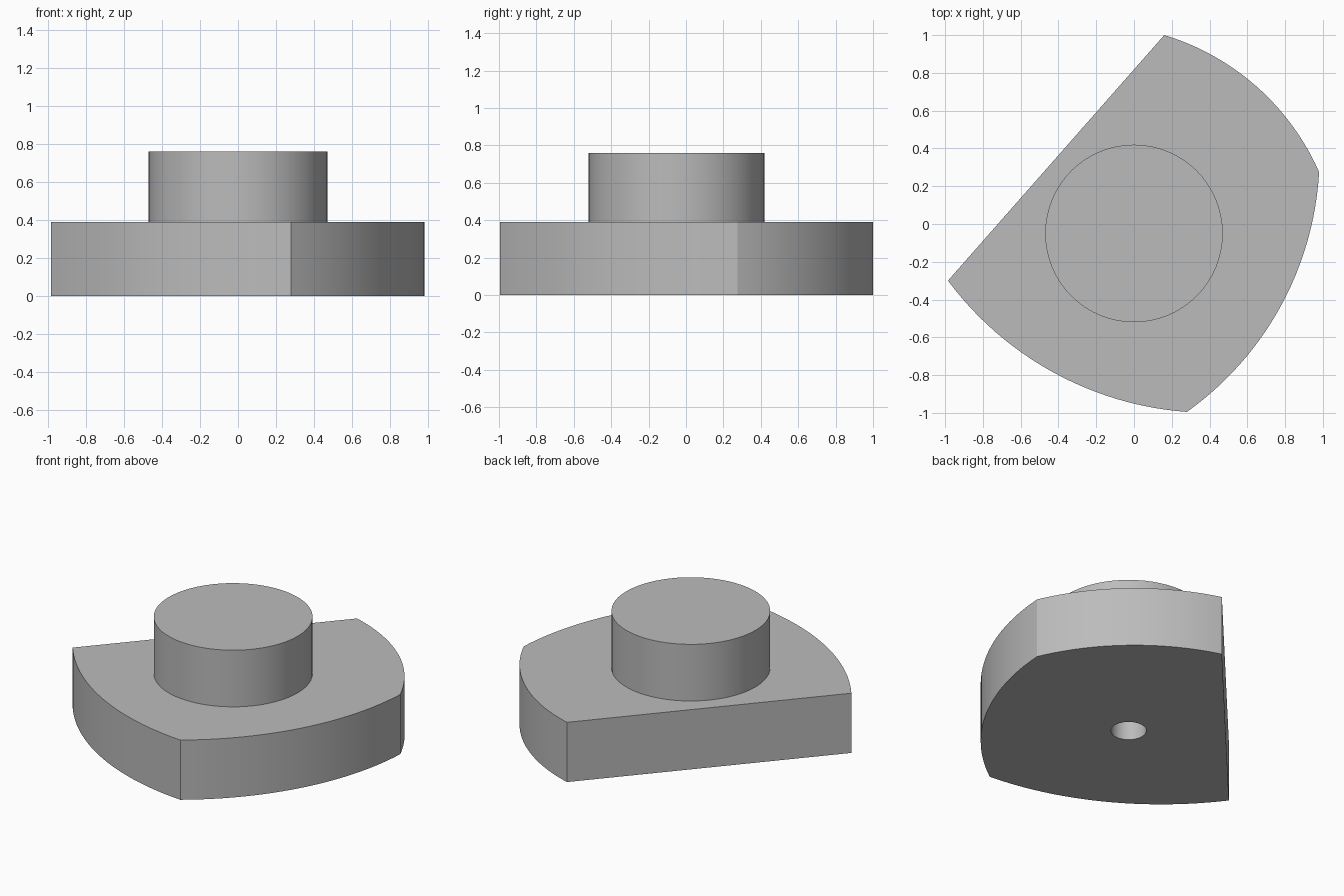
import bpy, bmesh
from math import radians, atan, sin, cos, pi
from mathutils import Vector

cube = bpy.data.objects.get("Cube")
if cube:
    bpy.data.objects.remove(cube)

PLATE_TOP, HUB_TOP = 0.39, 0.76
AXIS = Vector((0, -0.05))

grey = bpy.data.materials.new("plain_grey")
grey.diffuse_color = (0.5, 0.5, 0.5, 1)
grey.use_nodes = True
grey.node_tree.nodes["Principled BSDF"].inputs["Base Color"].default_value = (0.5, 0.5, 0.5, 1)


def arc(start, end, bulge, steps=24):
    """Points from start up to, not including, end, bowed to the right."""
    a, b = Vector(start), Vector(end)
    half = (b - a).length / 2
    along = (b - a).normalized()
    out = Vector((along.y, -along.x))
    angle = 2 * atan(bulge / half)
    radius = half / sin(angle)
    centre = (a + b) / 2 - out * radius * cos(angle)
    turns = [angle * (2 * i / steps - 1) for i in range(steps)]
    return [centre + radius * (along * sin(t) + out * cos(t)) for t in turns]


def circle(radius, steps=64):
    return [AXIS + radius * Vector((cos(2 * pi * i / steps), sin(2 * pi * i / steps)))
            for i in range(steps)]


def prism(name, outline, bottom, top):
    bm = bmesh.new()
    face = bm.faces.new([bm.verts.new((p.x, p.y, bottom)) for p in outline])
    ext = bmesh.ops.extrude_face_region(bm, geom=[face], use_keep_orig=True)
    moved = [g for g in ext["geom"] if isinstance(g, bmesh.types.BMVert)]
    bmesh.ops.translate(bm, verts=moved, vec=(0, 0, top - bottom))
    bmesh.ops.recalc_face_normals(bm, faces=bm.faces)
    mesh = bpy.data.meshes.new(name)
    bm.to_mesh(mesh)
    bm.free()
    mesh.materials.append(grey)
    obj = bpy.data.objects.new(name, mesh)
    bpy.context.collection.objects.link(obj)
    return obj


# Plate: three bowed sides and one straight side
back, left_tip, front, right_tip = (0.16, 1.0), (-0.985, -0.3), (0.28, -0.995), (0.98, 0.275)
outline = (arc(left_tip, front, 0.157) + arc(front, right_tip, 0.165)
           + arc(right_tip, back, 0.12) + [Vector(back)])
plate = prism("base_plate", outline, 0, PLATE_TOP)

# Round hub on top
hub = prism("hub", circle(0.47), PLATE_TOP, HUB_TOP)

# Hole in the underside
cutter = prism("hole_cutter", circle(0.105, 48), -0.1, PLATE_TOP + 0.1)
cutter.hide_render = True
cutter.hide_set(True)
hole = plate.modifiers.new("hole", 'BOOLEAN')
hole.object = cutter
hole.operation = 'DIFFERENCE'
hole.solver = 'EXACT'

# Apply the hole, then smooth the curved walls
bpy.ops.object.select_all(action='DESELECT')
bpy.context.view_layer.objects.active = plate
plate.select_set(True)
bpy.ops.object.modifier_apply(modifier="hole")
bpy.data.objects.remove(cutter)
hub.select_set(True)
bpy.ops.object.shade_smooth_by_angle(angle=radians(25))
